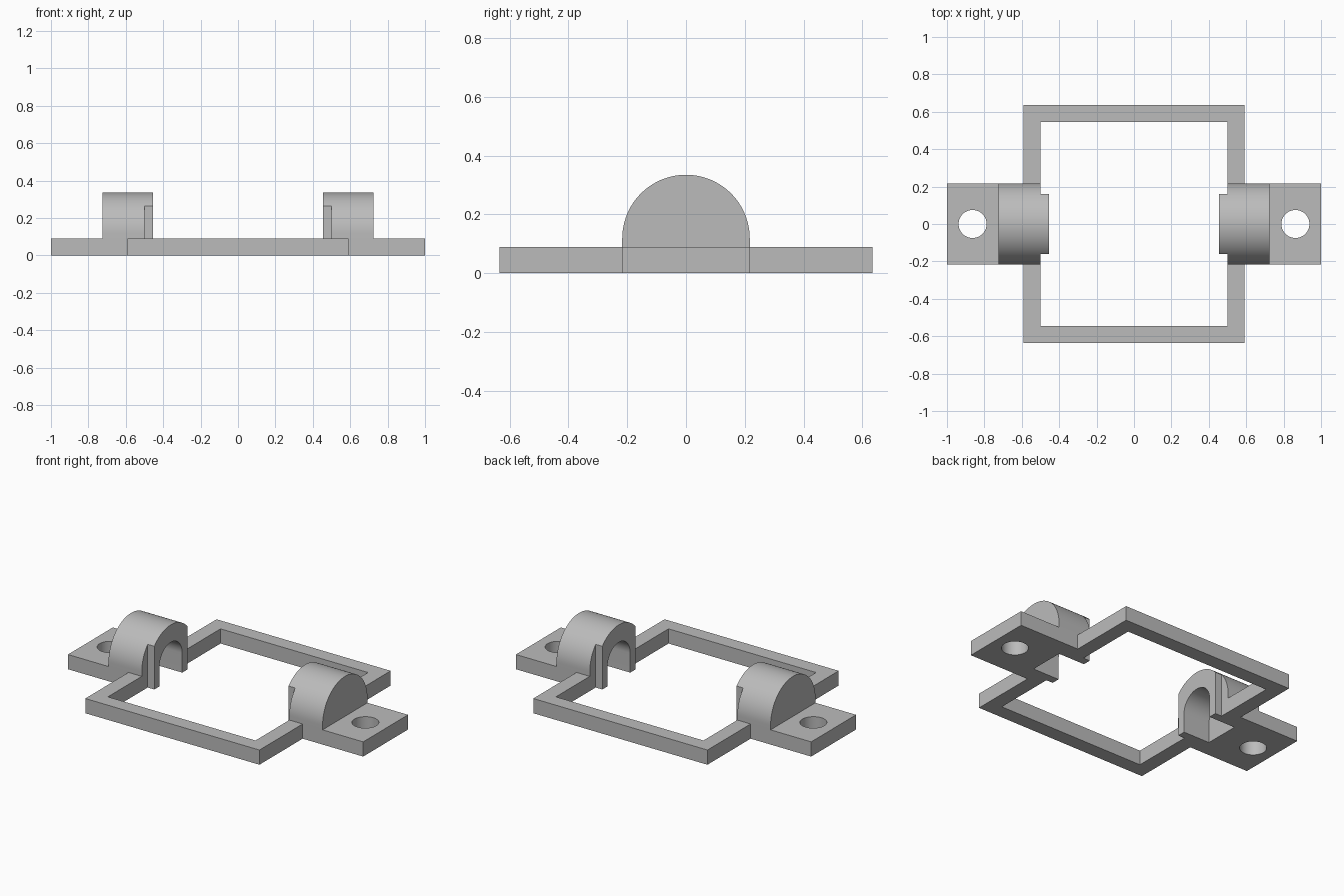
import bpy, bmesh, math

if "Cube" in bpy.data.objects:
    bpy.data.objects.remove(bpy.data.objects["Cube"], do_unlink=True)

grey = bpy.data.materials.new("plain_grey")
grey.use_nodes = True
COLOUR = (0.5, 0.5, 0.5, 1)
grey.diffuse_color = COLOUR
for node in grey.node_tree.nodes:
    if node.type == "BSDF_PRINCIPLED":
        node.inputs["Base Color"].default_value = COLOUR

PLATE = 0.09            # plate thickness
FRAME_X, FRAME_Y = 0.59, 0.635
WINDOW_X, WINDOW_Y = 0.5, 0.545
EAR_Y = 0.217           # half width of ears, also dome radius
AXIS_Z = 0.118          # height of the dome axis


def prism(name, points, offset):
    """Closed solid made by sweeping a 3D outline along an offset."""
    bm = bmesh.new()
    face = bm.faces.new([bm.verts.new(p) for p in points])
    swept = bmesh.ops.extrude_face_region(bm, geom=[face])["geom"]
    bmesh.ops.translate(bm, vec=offset,
                        verts=[v for v in swept if isinstance(v, bmesh.types.BMVert)])
    bmesh.ops.recalc_face_normals(bm, faces=bm.faces)
    mesh = bpy.data.meshes.new(name)
    bm.to_mesh(mesh)
    bm.free()
    mesh.materials.append(grey)
    obj = bpy.data.objects.new(name, mesh)
    bpy.context.collection.objects.link(obj)
    return obj


def box(name, x0, x1, y0, y1, z0, z1):
    return prism(name, [(x0, y0, z0), (x1, y0, z0), (x1, y1, z0), (x0, y1, z0)],
                 (0, 0, z1 - z0))


def arch(name, radius, bottom, x0, x1, steps=48):
    """Round-topped block along x, with straight legs down to bottom."""
    pts = [(x0, radius, bottom)]
    for i in range(steps + 1):
        a = math.pi * i / steps
        pts.append((x0, radius * math.cos(a), AXIS_Z + radius * math.sin(a)))
    pts.append((x0, -radius, bottom))
    return prism(name, pts, (x1 - x0, 0, 0))


def combine(target, other, operation):
    mod = target.modifiers.new(operation.lower(), "BOOLEAN")
    mod.operation = operation
    mod.solver = "EXACT"
    mod.object = other
    bpy.context.view_layer.objects.active = target
    bpy.ops.object.modifier_apply(modifier=mod.name)
    bpy.data.objects.remove(other, do_unlink=True)


# Cross-shaped plate: frame with two mounting ears, then the window
quarter = [(1, EAR_Y), (FRAME_X, EAR_Y), (FRAME_X, FRAME_Y)]
outline = (quarter + [(-x, y) for x, y in reversed(quarter)]
           + [(-x, -y) for x, y in quarter] + [(x, -y) for x, y in reversed(quarter)])
bracket = prism("bracket", [(x, y, 0) for x, y in outline], (0, 0, PLATE))
combine(bracket, box("window", -WINDOW_X, WINDOW_X, -WINDOW_Y, WINDOW_Y, -0.1, 0.2),
        "DIFFERENCE")

for side in (1, -1):
    # Screw hole in the ear
    ring = [(side * 0.863 + 0.075 * math.cos(math.tau * i / 48),
             0.075 * math.sin(math.tau * i / 48), -0.1) for i in range(48)]
    combine(bracket, prism("screw_hole", ring, (0, 0, 0.3)), "DIFFERENCE")

    # Domed holder with a narrower lip reaching into the window
    holder = arch("holder", EAR_Y, 0, side * 0.455, side * 0.725)
    for y in (1, -1):
        xs = sorted((side * 0.4, side * WINDOW_X))
        ys = sorted((y * 0.16, y * 0.4))
        combine(holder, box("lip_trim", *xs, *ys, -0.1, 0.5), "DIFFERENCE")
    combine(bracket, holder, "UNION")

    # Round-topped pocket, open inwards and below
    combine(bracket, arch("pocket", 0.11, -0.1, side * 0.4, side * 0.635), "DIFFERENCE")

# Smooth domes and holes, crisp corners
bpy.ops.object.select_all(action="DESELECT")
bracket.select_set(True)
bpy.context.view_layer.objects.active = bracket
bpy.ops.object.shade_smooth_by_angle(angle=math.radians(30))
